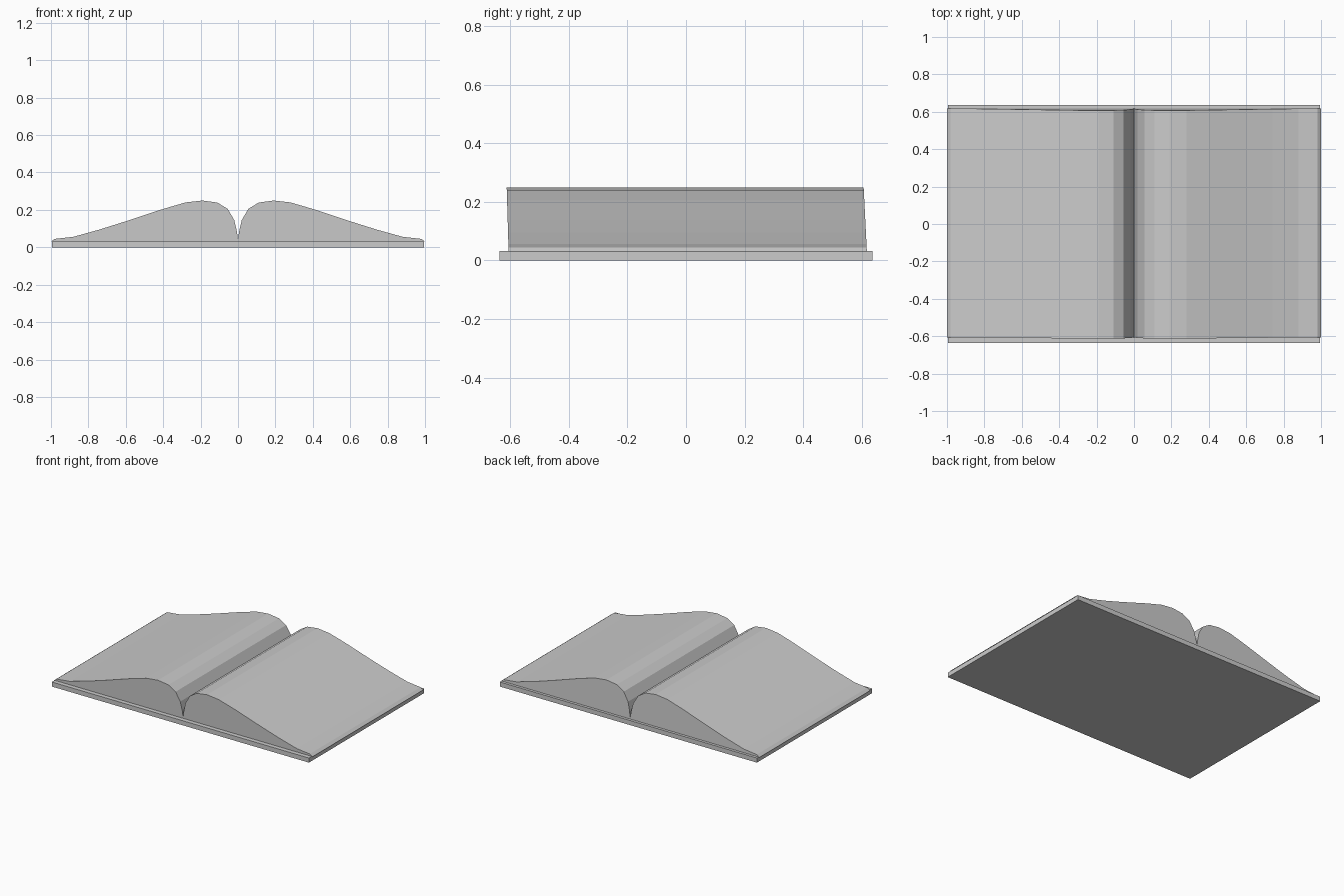
import bpy, bmesh

if "Cube" in bpy.data.objects:
    bpy.data.objects.remove(bpy.data.objects["Cube"])

def make_object(name, bm):
    bmesh.ops.recalc_face_normals(bm, faces=bm.faces)
    mesh = bpy.data.meshes.new(name)
    bm.to_mesh(mesh)
    bm.free()
    obj = bpy.data.objects.new(name, mesh)
    bpy.context.collection.objects.link(obj)
    return obj

COVER_TOP = 0.032

# Flat cover board
bm = bmesh.new()
bmesh.ops.create_cube(bm, size=1)
for v in bm.verts:
    v.co.x *= 1.99
    v.co.y *= 1.274
    v.co.z = (v.co.z + 0.5) * COVER_TOP
make_object("cover", bm)

# Page block: half profile from the gutter to the fore edge, mirrored
half = [(0.006, 0.085), (0.02, 0.145), (0.055, 0.205), (0.11, 0.239),
        (0.19, 0.25), (0.28, 0.24), (0.40, 0.205), (0.50, 0.172),
        (0.60, 0.139), (0.74, 0.095), (0.88, 0.056), (0.98, 0.045),
        (1.0, 0.03)]
profile = [(-x, z) for x, z in reversed(half)] + [(0, 0.04)] + half

bm = bmesh.new()

def ring(y_base, lean):
    top = [bm.verts.new((x, y_base + lean * (z - 0.03), z)) for x, z in profile]
    low = [bm.verts.new((x, y_base, 0.03)) for x, z in profile[1:-1]]
    return top, [top[0]] + low + [top[-1]]

# The page ends lean slightly with height
front_top, front_low = ring(-0.606, -0.03)
back_top, back_low = ring(0.618, -0.05)
for i in range(len(profile) - 1):
    j = i + 1
    bm.faces.new((front_top[i], front_top[j], back_top[j], back_top[i]))
    bm.faces.new((front_low[i], back_low[i], back_low[j], front_low[j]))
    for top, low in ((front_top, front_low), (back_top, back_low)):
        bm.faces.new(list(dict.fromkeys((top[i], low[i], low[j], top[j]))))
make_object("pages", bm)
